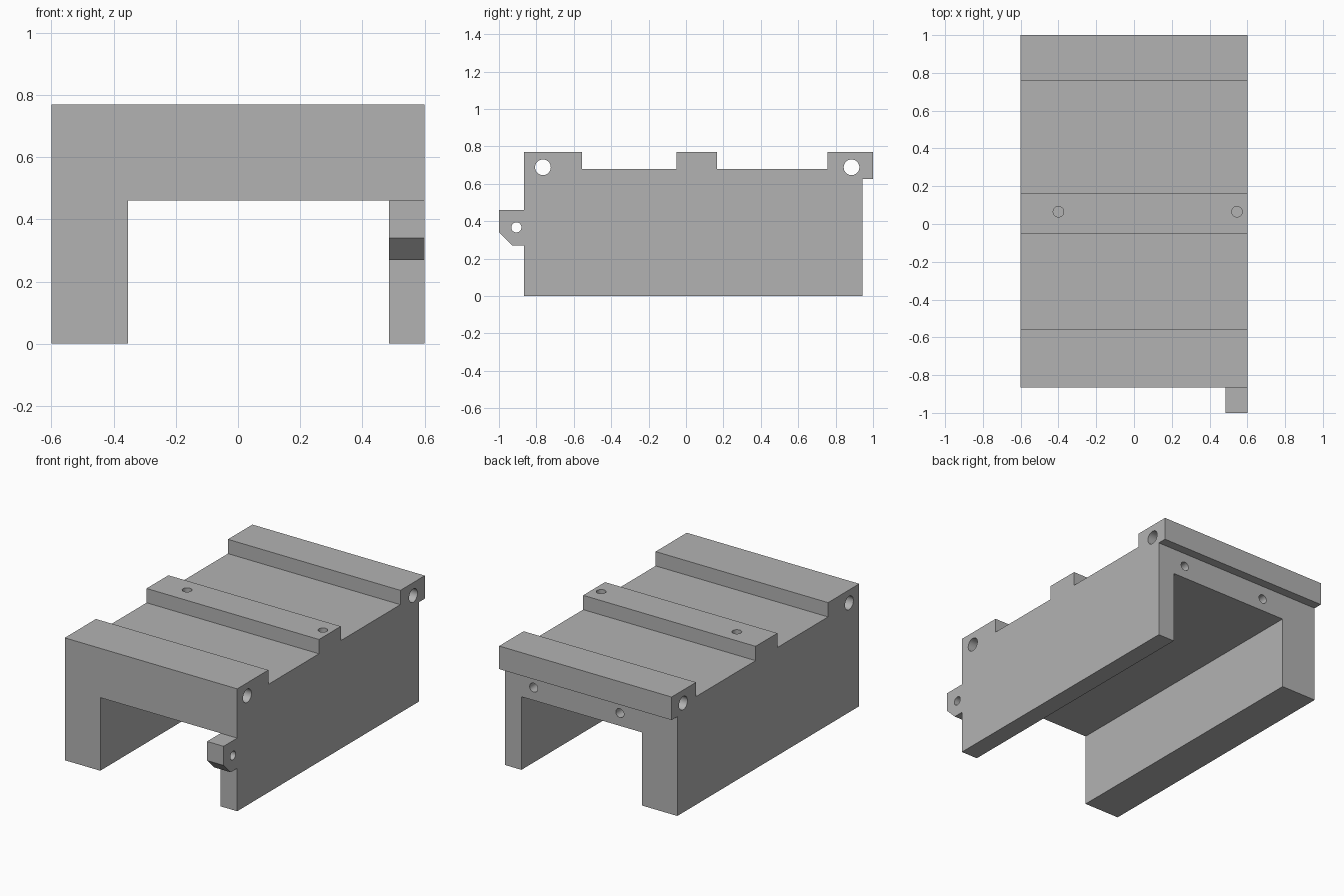
import bpy, bmesh
from mathutils import Matrix, Vector

cube = bpy.data.objects.get("Cube")
if cube:
    bpy.data.objects.remove(cube, do_unlink=True)

grey = bpy.data.materials.new("plain grey")
grey.use_nodes = True
colour = (0.45, 0.45, 0.45, 1)
grey.diffuse_color = colour
grey.node_tree.nodes["Principled BSDF"].inputs["Base Color"].default_value = colour


def add_object(name, bm):
    bmesh.ops.recalc_face_normals(bm, faces=bm.faces)
    mesh = bpy.data.meshes.new(name)
    bm.to_mesh(mesh)
    bm.free()
    mesh.materials.append(grey)
    obj = bpy.data.objects.new(name, mesh)
    bpy.context.collection.objects.link(obj)
    return obj


def side_prism(name, profile, x0, x1):
    """Extrude a (y, z) outline from x0 to x1."""
    bm = bmesh.new()
    face = bm.faces.new([bm.verts.new((x0, y, z)) for y, z in profile])
    new = bmesh.ops.extrude_face_region(bm, geom=[face])["geom"]
    verts = [v for v in new if isinstance(v, bmesh.types.BMVert)]
    bmesh.ops.translate(bm, verts=verts, vec=(x1 - x0, 0, 0))
    return add_object(name, bm)


def drill(name, centre, axis, radius, length):
    bm = bmesh.new()
    turn = Vector((0, 0, 1)).rotation_difference(Vector(axis)).to_matrix().to_4x4()
    bmesh.ops.create_cone(bm, cap_ends=True, segments=32, radius1=radius,
                          radius2=radius, depth=length,
                          matrix=Matrix.Translation(centre) @ turn)
    return add_object(name, bm)


def cut(target, cutter):
    cutter.hide_render = True
    mod = target.modifiers.new(cutter.name, 'BOOLEAN')
    mod.operation, mod.solver, mod.object = 'DIFFERENCE', 'EXACT', cutter
    bpy.context.view_layer.objects.active = target
    bpy.ops.object.modifier_apply(modifier=mod.name)
    bpy.data.objects.remove(cutter, do_unlink=True)


# Stepped body with three cross ribs and an overhanging rear lip
FRONT, BACK, DECK, TOP = -0.865, 0.943, 0.68, 0.77
body = side_prism("body", [
    (FRONT, 0), (BACK, 0), (BACK, 0.625), (1, 0.625), (1, TOP), (0.757, TOP),
    (0.757, DECK), (0.165, DECK), (0.165, TOP), (-0.052, TOP), (-0.052, DECK),
    (-0.555, DECK), (-0.555, TOP), (FRONT, TOP)], -0.6, 0.6)

# Off-centre channel along the underside
cut(body, side_prism("channel", [(-1.2, -0.2), (1.2, -0.2), (1.2, 0.46), (-1.2, 0.46)],
                     -0.353, 0.485))

# Cross bores through the front and rear ribs
for y in (-0.765, 0.885):
    cut(body, drill("cross_bore", (0, y, 0.688), (1, 0, 0), 0.042, 2))

# Blind holes in the middle rib and the back face
for x in (-0.4, 0.545):
    cut(body, drill("rib_hole", (x, 0.065, TOP), (0, 0, 1), 0.028, 0.4))
for x in (-0.2, 0.4):
    cut(body, drill("back_hole", (x, BACK, 0.54), (0, 1, 0), 0.028, 0.4))

# Chamfered front lug with its pin hole
lug = side_prism("front_lug", [(FRONT, 0.27), (-0.93, 0.27), (-1, 0.34),
                               (-1, 0.46), (FRONT, 0.46)], 0.485, 0.6)
cut(lug, drill("pin_hole", (0.54, -0.907, 0.367), (1, 0, 0), 0.027, 0.5))

# Smooth bores, sharp edges elsewhere
for obj in (body, lug):
    bpy.ops.object.select_all(action='DESELECT')
    obj.select_set(True)
    bpy.context.view_layer.objects.active = obj
    bpy.ops.object.shade_smooth_by_angle()
